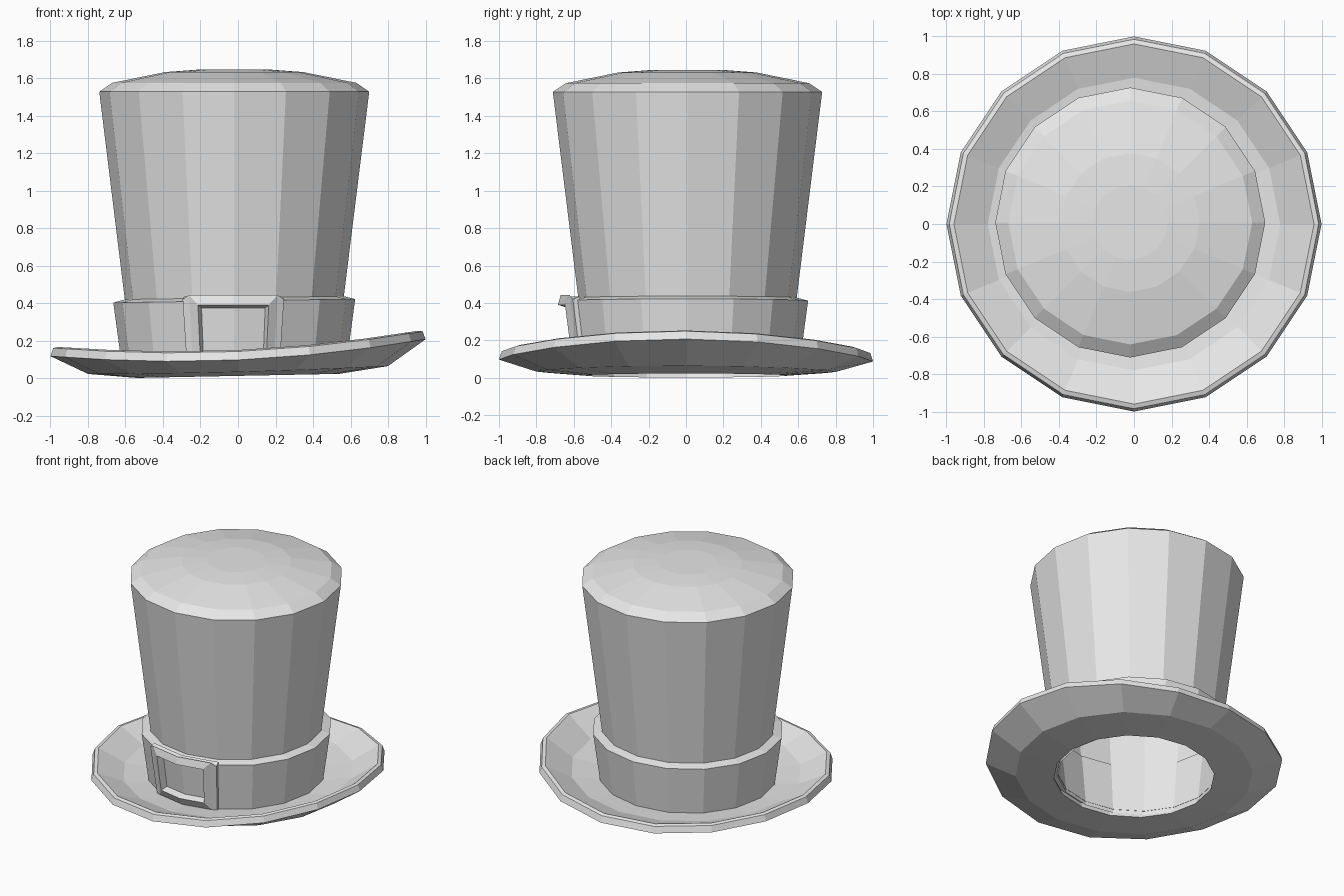
import bpy
import bmesh
from math import cos, sin, pi, tan

SIDES = 16
CX, CY = -0.02, 0.008      # slight lean of crown and band

if "Cube" in bpy.data.objects:
    bpy.data.objects.remove(bpy.data.objects["Cube"], do_unlink=True)

grey = bpy.data.materials.new("plain grey")
grey.use_nodes = True
grey.diffuse_color = (0.8, 0.8, 0.8, 1)
grey.node_tree.nodes["Principled BSDF"].inputs["Base Color"].default_value = (0.8, 0.8, 0.8, 1)


def make_object(name, bm, fix_normals=True):
    if fix_normals:
        bmesh.ops.recalc_face_normals(bm, faces=bm.faces[:])
    mesh = bpy.data.meshes.new(name)
    bm.to_mesh(mesh)
    bm.free()
    mesh.materials.append(grey)
    obj = bpy.data.objects.new(name, mesh)
    bpy.context.collection.objects.link(obj)
    return obj


def bridge(bm, a, b):
    n = len(a)
    for i in range(n):
        j = (i + 1) % n
        bm.faces.new((a[i], a[j], b[j], b[i]))


def lathe(name, profile, height, centre=(0, 0), cap=False, closed=False):
    """Spin (radius, level) pairs; height(x, y, level) gives z."""
    bm = bmesh.new()
    rings = []
    for r, level in profile:
        ring = []
        for i in range(SIDES):
            a = 2 * pi * i / SIDES
            x, y = r * cos(a), r * sin(a)
            ring.append(bm.verts.new((x + centre[0], y + centre[1], height(x, y, level))))
        rings.append(ring)
    for a, b in zip(rings, rings[1:]):
        bridge(bm, a, b)
    if closed:
        bridge(bm, rings[-1], rings[0])
    if cap:
        bm.faces.new(rings[-1])
    return make_object(name, bm, closed)


# Brim: curls up at both sides, more on the left
def brim_height(x, y, level):
    curl, lift = level
    base = 0.012 + 0.02 * x
    edge = 0.092 + 0.045 * x + 0.07 * x * x - 0.005 * y
    return base + (edge - base) * curl + lift


lathe("brim", [(0.54, (0, 0)), (0.8, (0.25, 0)), (1.0, (1, 0)),
               (0.985, (1, 0.045)), (0.96, (1, 0.053)),
               (0.78, (0.27, 0.05)), (0.56, (0, 0.05))],
      brim_height, closed=True)

# Crown: open below, flared wall, shallow domed top
lathe("crown", [(0.535, 0.03), (0.72, 1.528), (0.65, 1.575), (0.37, 1.632), (0.2, 1.645)],
      lambda x, y, z: z + (0.015 * x if z < 1 else 0), (CX, CY), cap=True)

# Hat band
lathe("hat_band", [(0.596, 0.05), (0.645, 0.412), (0.577, 0.43), (0.537, 0.06)],
      lambda x, y, z: z + 0.015 * x, (CX, CY), closed=True)


# Buckle: bevelled frame folded around the front corner of the band
def buckle_loop(bm, half, top, bottom, depth):
    loop = []
    for side, z in ((-1, bottom), (0, bottom), (1, bottom), (1, top), (0, top), (-1, top)):
        x = side * half * (0.9 + 0.24 * z)
        y = CY - (0.588 + 0.14 * z) + tan(pi / SIDES) * abs(x) - depth
        loop.append(bm.verts.new((x + CX - 0.005, y, z)))
    return loop


bm = bmesh.new()
loops = [buckle_loop(bm, *p) for p in (
    (0.262, 0.435, 0.06, -0.02), (0.27, 0.42, 0.065, 0.02), (0.235, 0.443, 0.07, 0.028),
    (0.19, 0.39, 0.125, 0.05), (0.168, 0.37, 0.145, -0.01))]
for a, b in zip(loops, loops[1:] + loops[:1]):
    bridge(bm, a, b)
make_object("buckle", bm)
